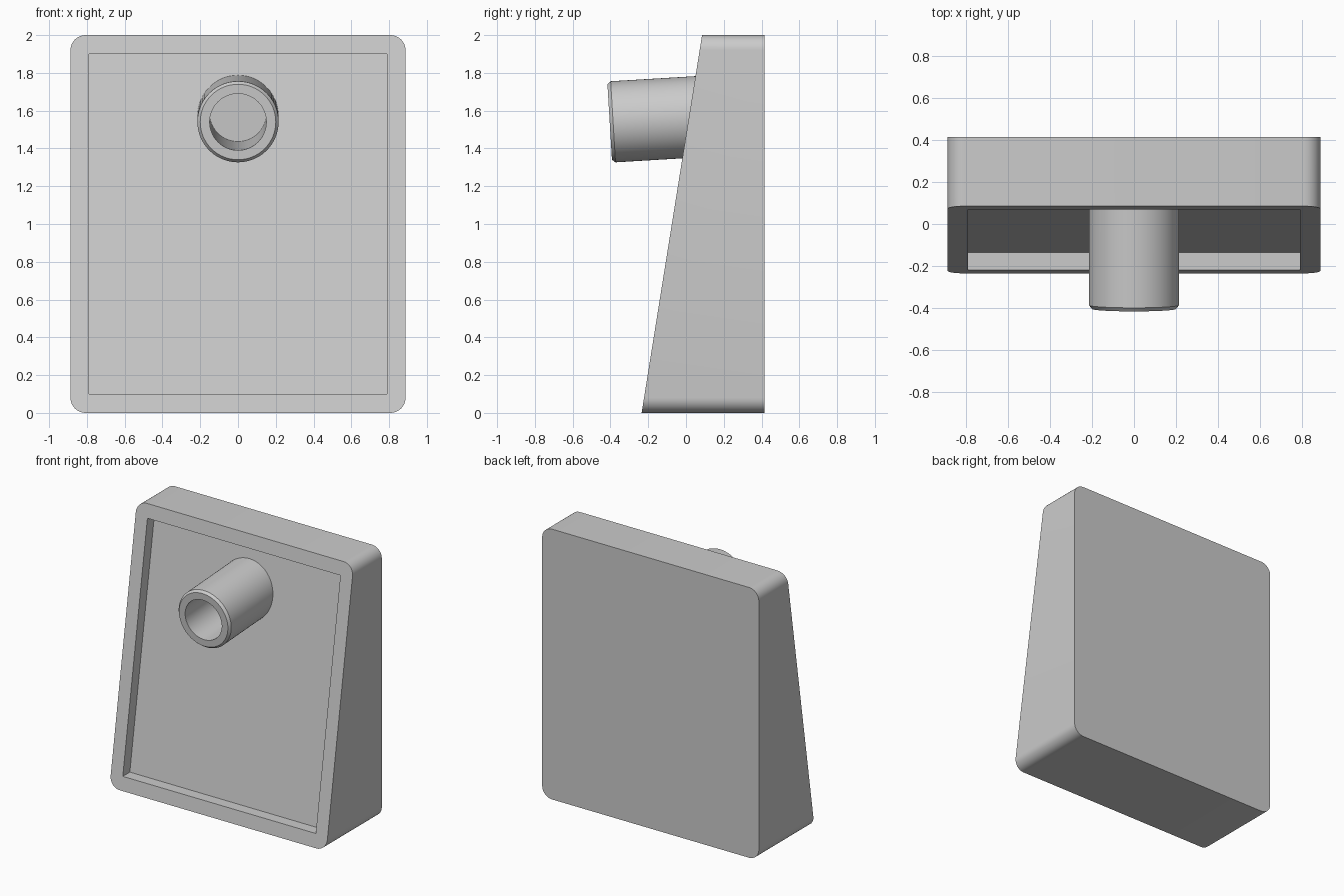
import bpy, bmesh, math
from mathutils import Matrix, Vector

if "Cube" in bpy.data.objects:
    bpy.data.objects.remove(bpy.data.objects["Cube"])

SLOPE = 0.16                      # lean of the front face (dy per dz)
FRONT, BACK = -0.235, 0.415       # front y at z = 0, back y


def finish(bm, name):
    bmesh.ops.recalc_face_normals(bm, faces=bm.faces)
    me = bpy.data.meshes.new(name)
    bm.to_mesh(me)
    bm.free()
    ob = bpy.data.objects.new(name, me)
    bpy.context.collection.objects.link(ob)
    return ob


def prism(name, outline, front, back):
    """Prism between two y functions of z, from an (x, z) outline."""
    bm = bmesh.new()
    a = [bm.verts.new((x, front(z), z)) for x, z in outline]
    b = [bm.verts.new((x, back(z), z)) for x, z in outline]
    bm.faces.new(a)
    bm.faces.new(b[::-1])
    n = len(a)
    for i in range(n):
        j = (i + 1) % n
        bm.faces.new((a[i], b[i], b[j], a[j]))
    return finish(bm, name)


def lathe(name, rings, matrix, sides=64):
    """Closed solid of revolution about local z, from (radius, z) rings."""
    bm = bmesh.new()
    loops = []
    for r, h in rings:
        loops.append([bm.verts.new((r * math.cos(t), r * math.sin(t), h))
                      for t in (2 * math.pi * k / sides for k in range(sides))])
    bm.faces.new(loops[0])
    bm.faces.new(loops[-1])
    for a, b in zip(loops, loops[1:]):
        for i in range(sides):
            j = (i + 1) % sides
            bm.faces.new((a[i], a[j], b[j], b[i]))
    bm.transform(matrix)
    return finish(bm, name)


def combine(target, tool, operation):
    tool.hide_render = True
    mod = target.modifiers.new(tool.name, 'BOOLEAN')
    mod.operation, mod.solver, mod.object = operation, 'EXACT', tool
    bpy.context.view_layer.objects.active = target
    bpy.ops.object.modifier_apply(modifier=mod.name)
    bpy.data.objects.remove(tool)


def front_y(z):
    return FRONT + SLOPE * z


# Wedge body with rounded corners
W, H, R = 0.887, 2.0, 0.08
outline = []
for cx, cz, start in ((W - R, H - R, 0), (R - W, H - R, 90), (R - W, R, 180), (W - R, R, 270)):
    for k in range(9):
        t = math.radians(start + 90 * k / 8)
        outline.append((cx + R * math.cos(t), cz + R * math.sin(t)))
body = prism("wedge_housing", outline, front_y, lambda z: BACK)

# Shallow rectangular recess, floor parallel to the sloping front
rect = [(0.79, 0.1), (0.79, 1.9), (-0.79, 1.9), (-0.79, 0.1)]
recess = prism("recess_cutter", rect, lambda z: front_y(z) - 0.3, lambda z: front_y(z) + 0.083)
combine(body, recess, 'DIFFERENCE')

# Slightly drooping spout with a chamfered end, and its deep bore
axis = Vector((0, 1, 0.06)).normalized()
place = Matrix.Translation((0, -0.404, 1.54)) @ axis.to_track_quat('Z', 'Y').to_matrix().to_4x4()
spout = lathe("spout", [(0.2, 0), (0.215, 0.018), (0.215, 0.62)], place)
combine(body, spout, 'UNION')
bore = lathe("bore_cutter", [(0.15, -0.1), (0.15, 0.77)], place)
combine(body, bore, 'DIFFERENCE')

bpy.ops.object.select_all(action='DESELECT')
body.select_set(True)
bpy.context.view_layer.objects.active = body
bpy.ops.object.shade_smooth_by_angle(angle=math.radians(30))
